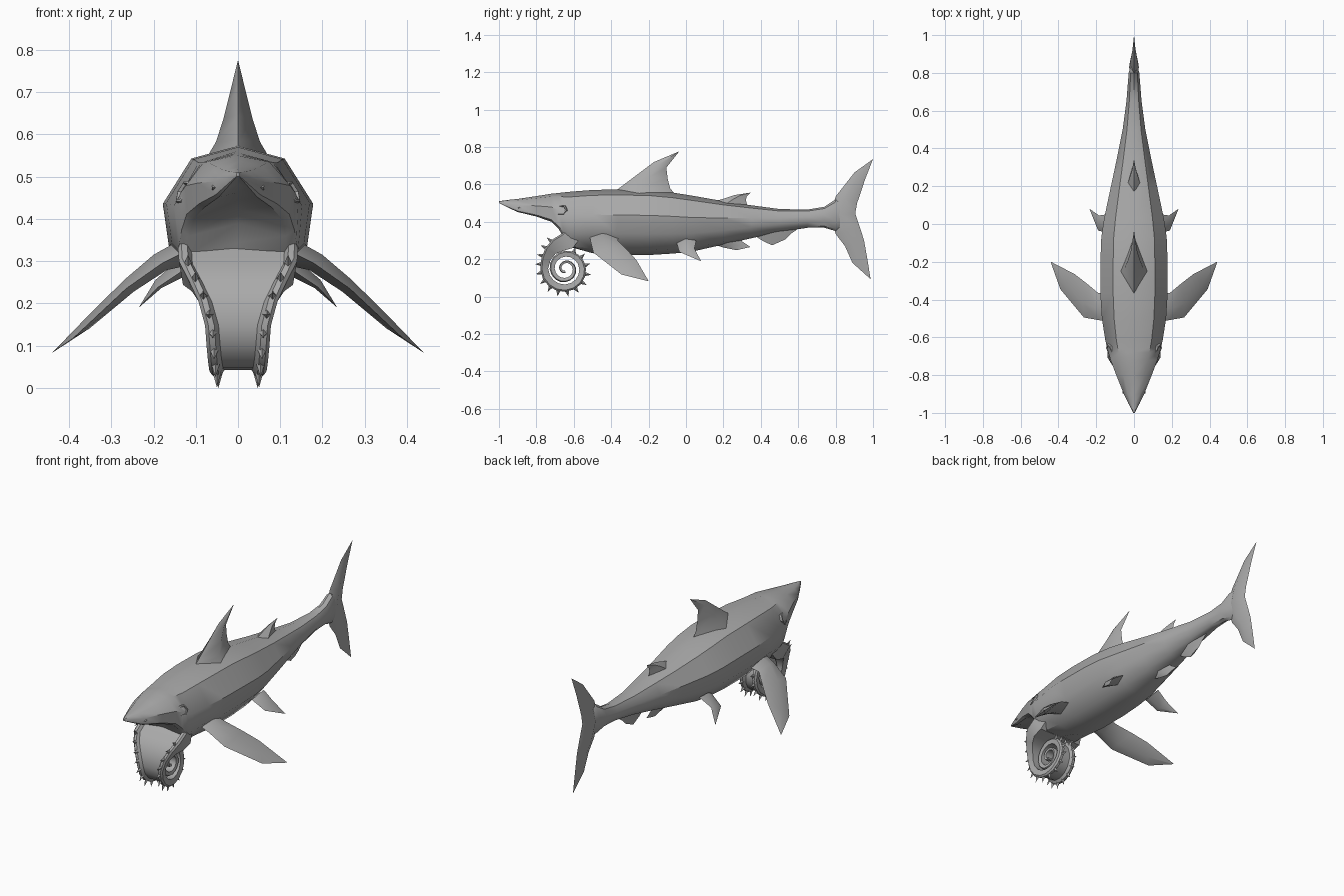
import bpy, bmesh, math
from mathutils import Vector

if "Cube" in bpy.data.objects:
    bpy.data.objects.remove(bpy.data.objects["Cube"])

skin = bpy.data.materials.new("grey skin")
skin.diffuse_color = (0.4, 0.4, 0.4, 1)
skin.use_nodes = True
skin.node_tree.nodes["Principled BSDF"].inputs["Base Color"].default_value = skin.diffuse_color


def finish(name, bm, angle=40):
    bmesh.ops.remove_doubles(bm, verts=bm.verts, dist=0.0004)
    bmesh.ops.recalc_face_normals(bm, faces=bm.faces)
    me = bpy.data.meshes.new(name)
    bm.to_mesh(me)
    bm.free()
    me.materials.append(skin)
    ob = bpy.data.objects.new(name, me)
    bpy.context.collection.objects.link(ob)
    bpy.ops.object.select_all(action='DESELECT')
    ob.select_set(True)
    bpy.context.view_layer.objects.active = ob
    bpy.ops.object.shade_smooth_by_angle(angle=math.radians(angle))
    return ob


def loft(name, rings, angle=40):
    """Skin a list of closed rings and cap both ends."""
    bm = bmesh.new()
    vs = [[bm.verts.new(p) for p in r] for r in rings]
    n = len(vs[0])
    for a, b in zip(vs, vs[1:]):
        for i in range(n):
            j = (i + 1) % n
            bm.faces.new((a[i], a[j], b[j], b[i]))
    bm.faces.new(vs[0])
    bm.faces.new(vs[-1])
    return finish(name, bm, angle)


def fin(name, sections, flat):
    """Diamond-section blade: each section is (leading, trailing, half thickness)."""
    flat = Vector(flat).normalized()
    rings = []
    for le, te, t in sections:
        le, te = Vector(le), Vector(te)
        mid = le.lerp(te, 0.42)
        rings.append([le, mid + flat * t, te, mid - flat * t])
    return loft(name, rings, 50)


def mid_fin(name, sections):
    """Fin on the centre plane, given as (y, z, y, z, half thickness)."""
    return fin(name, [((0, a, b), (0, c, d), t) for a, b, c, d, t in sections], (1, 0, 0))


# Body and snout: y, top, bottom, half width, head blend (1 = open palate)
BODY = [(-1, .51, .50, .004, 1), (-.95, .517, .475, .03, 1), (-.9, .522, .452, .054, 1),
        (-.8, .537, .428, .094, 1), (-.72, .55, .40, .124, 1), (-.68, .554, .36, .136, 1),
        (-.655, .557, .315, .143, .8), (-.615, .561, .25, .152, .3), (-.5, .57, .232, .17, 0),
        (-.37, .573, .222, .178, 0), (-.2, .57, .222, .178, 0), (-.07, .556, .23, .173, 0),
        (.03, .54, .24, .158, 0), (.2, .51, .278, .122, 0), (.35, .488, .312, .09, 0),
        (.5, .468, .345, .06, 0), (.65, .465, .368, .04, 0), (.74, .48, .368, .033, 0),
        (.8, .52, .35, .028, 0), (.86, .50, .38, .012, 0)]
TRUNK = [(0, 1), (.62, .83), (1, .22), (.92, -.35), (.55, -.85), (0, -1)]
HEAD = [(0, 1), (.6, .8), (1, .05), (.98, -.85), (.84, -1), (0, -.7)]
rings = []
for y, top, bot, w, k in BODY:
    m, h = (top + bot) / 2, (top - bot) / 2
    half = [(w * (a[0] + (b[0] - a[0]) * k), m + h * (a[1] + (b[1] - a[1]) * k))
            for a, b in zip(TRUNK, HEAD)]
    full = half + [(-x, z) for x, z in half[-2:0:-1]]
    rings.append([(x, y, z) for x, z in full])
loft("body", rings)

# Fins on the centre line
mid_fin("dorsal_fin", [(-.40, .55, -.05, .535, .075), (-.35, .585, -.085, .58, .052),
                       (-.27, .645, -.098, .63, .034), (-.17, .72, -.105, .69, .017),
                       (-.035, .777, -.035, .777, 0)])
mid_fin("rear_dorsal_fin", [(.12, .50, .33, .48, .035), (.20, .523, .32, .515, .022),
                            (.26, .543, .325, .535, .01), (.345, .556, .345, .556, 0)])
mid_fin("anal_fin", [(.12, .29, .30, .32, .03), (.20, .262, .30, .295, .015),
                     (.27, .248, .345, .265, .004)])
mid_fin("rear_anal_fin", [(.36, .33, .61, .37, .022), (.41, .298, .56, .335, .014),
                          (.46, .274, .53, .305, .004)])
mid_fin("tail_fin", [(1, .735, 1, .735, 0), (.90, .663, .955, .62, .008),
                     (.855, .605, .937, .565, .014), (.80, .535, .915, .50, .022),
                     (.77, .43, .905, .445, .026), (.80, .335, .93, .37, .022),
                     (.85, .27, .952, .30, .014), (.89, .18, .968, .21, .007),
                     (.987, .093, .987, .093, 0)])

# Paired side fins
for s, side in ((1, "right"), (-1, "left")):
    def m(x, y, z):
        return (s * x, y, z)
    fin(side + "_pectoral_fin", [(m(.12, -.515, .325), m(.12, -.36, .315), .035),
                                 (m(.18, -.51, .295), m(.19, -.365, .30), .024),
                                 (m(.265, -.495, .235), m(.25, -.315, .25), .018),
                                 (m(.39, -.345, .118), m(.315, -.265, .195), .012),
                                 (m(.44, -.205, .083), m(.44, -.2, .083), 0)],
        m(.65, .1, .76))
    fin(side + "_pelvic_fin", [(m(.12, -.05, .285), m(.12, .055, .30), .022),
                               (m(.19, -.035, .238), m(.185, .045, .258), .012),
                               (m(.235, .078, .19), m(.235, .08, .19), 0)],
        m(.6, .1, .8))

    # Six-sided eye: rim ring and a sunken pupil disc
    out = Vector(m(.86, -.32, .40)).normalized()
    u = out.cross(Vector((0, 0, 1))).normalized()
    v = u.cross(out)
    c = Vector(m(.127, -.665, .463))
    prof = [(.034, -.015), (.031, .006), (.024, .008), (.021, .001), (.008, .003)]
    loft(side + "_eye", [[c + out * d + (u * math.cos(a) + v * math.sin(a)) * r
                          for a in [i * math.pi / 3 for i in range(6)]]
                         for r, d in prof], 25)
    # Nostril
    c = Vector(m(.058, -.885, .474))
    loft(side + "_nostril", [[c + Vector((s * dx, dy * k, dz * k)) for dy, dz in
                              ((-.018, 0), (0, .009), (.018, 0), (0, -.009))]
                             for dx, k in ((-.012, 1), (.004, .6))])

# Jaw path: y, z, half width, thickness, running into an inward coil
CY, CZ = -.645, .148
path = [(-.61, .37, .125, .07), (-.655, .328, .142, .085), (-.705, .297, .14, .07),
        (-.74, .255, .118, .05), (-.761, .205, .094, .038)]
STEPS = 16
for i in range(int(STEPS * 2.35)):
    t = i / STEPS
    r = .122 * (1 - t / 2.6)
    a = math.pi + math.tau * t
    path.append((CY + r * math.cos(a), CZ + r * math.sin(a),
                 max(.05, .078 - .055 * t), max(.009, .03 - .012 * t)))

pts = [Vector((0, p[0], p[1])) for p in path]
frames = []
for i, p in enumerate(pts):
    t = (pts[min(i + 1, len(pts) - 1)] - pts[max(i - 1, 0)]).normalized()
    frames.append((p, t, Vector((0, t.z, -t.y))))

# Coiled lower jaw: channel section with a raised rim on each side
rings = []
for (p, t, n), (_, _, w, th) in zip(frames, path):
    rim = min(.012, th * .5)
    sec = [(w * .93, -th), (w, rim * .3), (w - .008, rim), (w - .022, rim), (w - .032, -.004)]
    sec += [(-x, d) for x, d in reversed(sec)]
    rings.append([p + n * d + Vector((x, 0, 0)) for x, d in sec])
loft("coiled_jaw", rings, 35)

# Teeth: small pyramids set evenly along both rims of the outer turn
bm = bmesh.new()
dist, nxt = 0, .07
for i in range(1, 5 + int(STEPS * .72)):
    a, b = frames[i], frames[i + 1]
    seg = (b[0] - a[0]).length
    while nxt <= dist + seg:
        f = (nxt - dist) / seg
        p, t, n = (a[k].lerp(b[k], f) for k in range(3))
        w = path[i][2] + (path[i + 1][2] - path[i][2]) * f - .017
        for s in (1, -1):
            c = p + Vector((s * w, 0, 0)) + n * .006
            base = [bm.verts.new(c + t * dt + Vector((dx, 0, 0)))
                    for dt, dx in ((-.013, 0), (0, .01), (.013, 0), (0, -.01))]
            tip = bm.verts.new(c + n * .036 + t * .004)
            bm.faces.new(base)
            for k in range(4):
                bm.faces.new((base[k], base[(k + 1) % 4], tip))
        nxt += .043
    dist += seg
finish("jaw_teeth", bm, 20)
